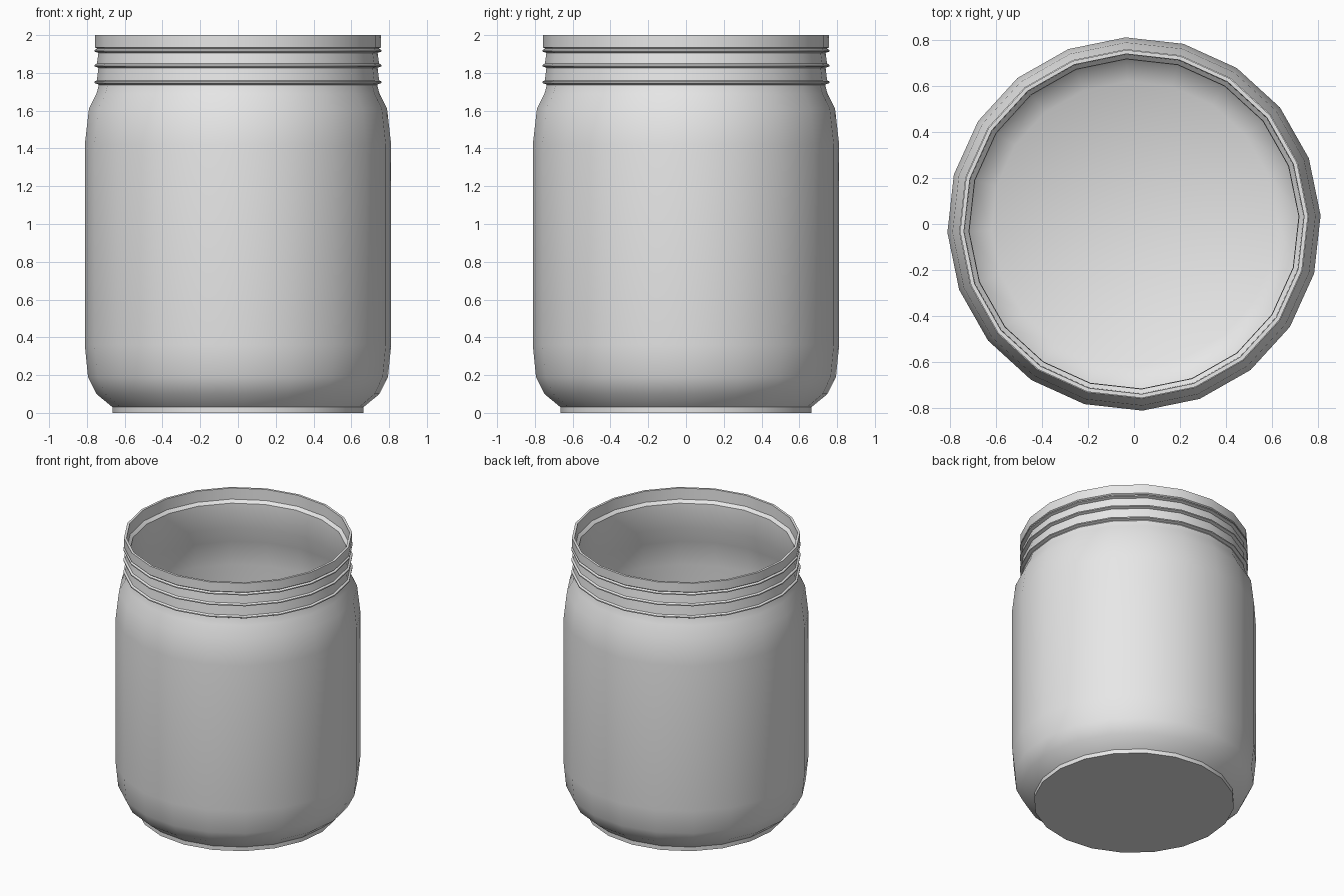
import bpy, bmesh, math
from mathutils import Matrix

SIDES = 20
TURN = math.radians(2.6)

cube = bpy.data.objects.get("Cube")
if cube:
    bpy.data.objects.remove(cube, do_unlink=True)

grey = bpy.data.materials.new("light_grey")
grey.use_nodes = True
colour = (0.8, 0.8, 0.8, 1.0)
grey.diffuse_color = colour
grey.node_tree.nodes["Principled BSDF"].inputs["Base Color"].default_value = colour


def lathe(name, profile):
    """Spin a closed (radius, height) profile around the z axis."""
    bm = bmesh.new()
    verts = [bm.verts.new((r, 0, z)) for r, z in profile]
    edges = [bm.edges.new(pair) for pair in zip(verts, verts[1:])]
    bmesh.ops.spin(bm, geom=verts + edges, cent=(0, 0, 0), axis=(0, 0, 1),
                   angle=math.tau, steps=SIDES, use_merge=False)
    bmesh.ops.remove_doubles(bm, verts=bm.verts, dist=0.0005)
    bmesh.ops.recalc_face_normals(bm, faces=bm.faces)
    bmesh.ops.transform(bm, matrix=Matrix.Rotation(TURN, 4, 'Z'), verts=bm.verts)
    mesh = bpy.data.meshes.new(name)
    bm.to_mesh(mesh)
    bm.free()
    obj = bpy.data.objects.new(name, mesh)
    bpy.context.collection.objects.link(obj)
    mesh.materials.append(grey)
    bpy.ops.object.select_all(action='DESELECT')
    obj.select_set(True)
    bpy.context.view_layer.objects.active = obj
    bpy.ops.object.shade_smooth_by_angle(angle=math.radians(40))
    return obj


# Foot, rounded body and shoulder
outer = [(0, 0), (0.665, 0), (0.665, 0.03), (0.75, 0.1), (0.795, 0.19),
         (0.812, 0.36), (0.812, 1.42), (0.79, 1.61), (0.75, 1.69), (0.738, 1.735)]

# Screw ridges around the neck
for z in (1.75, 1.838, 1.917):
    outer += [(0.74, z - 0.011), (0.761, z - 0.004), (0.761, z + 0.004), (0.748, z + 0.011)]

# Lip, then the inner wall down to the floor
lip = [(0.757, 1.935), (0.757, 2.0), (0.74, 2.0)]
inner = [(0.738, 1.92), (0.718, 1.9), (0.716, 1.72), (0.765, 1.6), (0.787, 1.42),
         (0.787, 0.36), (0.77, 0.21), (0.725, 0.125), (0.62, 0.06), (0, 0.05)]

lathe("jar", outer + lip + inner)
